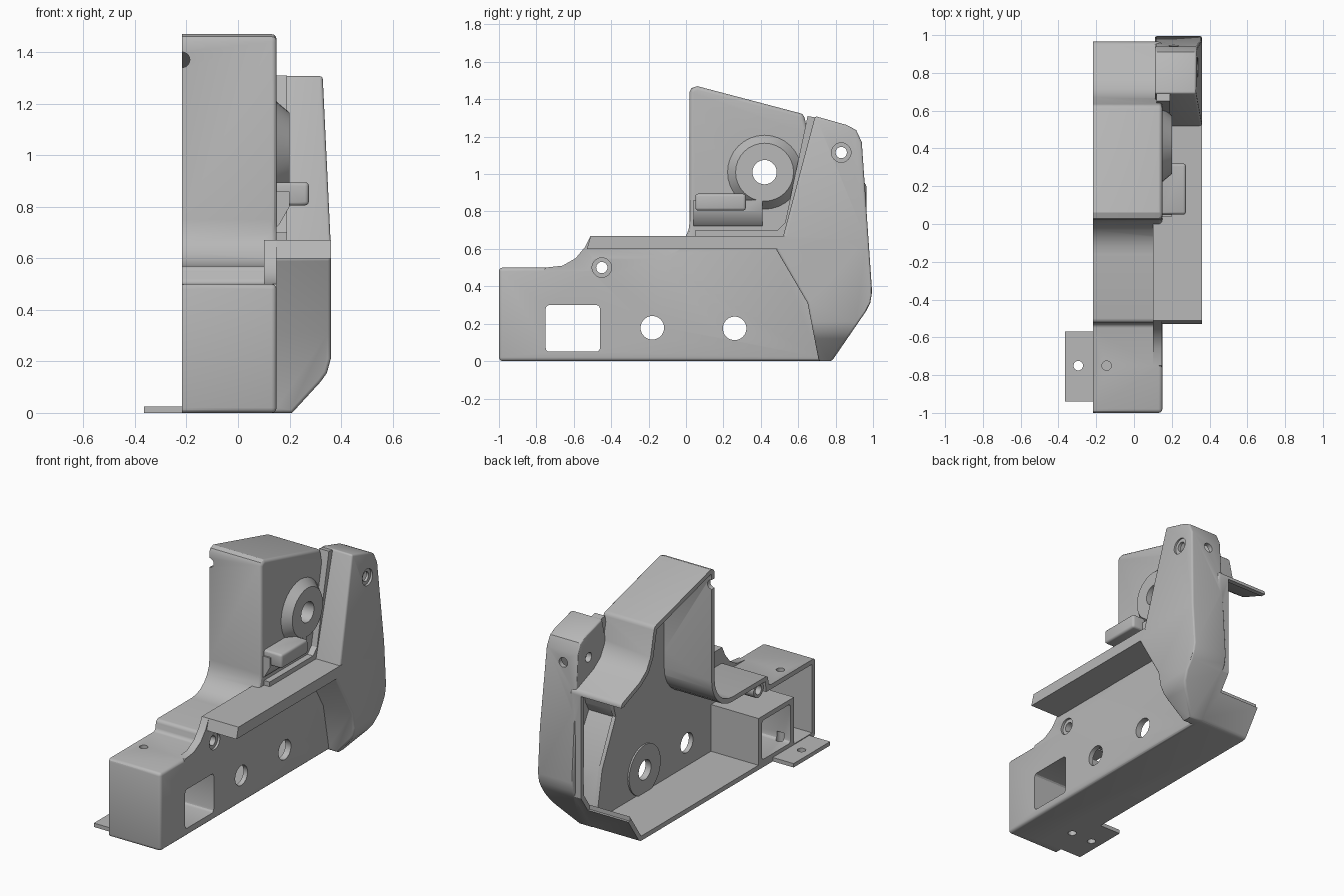
import bpy, bmesh, math
from mathutils import Vector

cube = bpy.data.objects.get("Cube")
if cube:
    bpy.data.objects.remove(cube, do_unlink=True)

grey = bpy.data.materials.new("plain grey")
grey.use_nodes = True
tone = (0.48, 0.48, 0.48, 1)
grey.diffuse_color = tone
grey.node_tree.nodes["Principled BSDF"].inputs["Base Color"].default_value = tone


def finish(name, bm):
    bmesh.ops.recalc_face_normals(bm, faces=bm.faces)
    mesh = bpy.data.meshes.new(name)
    bm.to_mesh(mesh)
    bm.free()
    mesh.materials.append(grey)
    ob = bpy.data.objects.new(name, mesh)
    bpy.context.collection.objects.link(ob)
    return ob


def prism(name, pts, lo, hi, axis="x"):
    """Extrude a (y, z) profile along x, or an (x, z) profile along y."""
    place = (lambda p, d: (d, *p)) if axis == "x" else (lambda p, d: (p[0], d, p[1]))
    bm = bmesh.new()
    a = [bm.verts.new(place(p, lo)) for p in pts]
    b = [bm.verts.new(place(p, hi)) for p in pts]
    bm.faces.new(a)
    bm.faces.new(b[::-1])
    for i in range(len(pts)):
        j = (i + 1) % len(pts)
        bm.faces.new((a[i], b[i], b[j], a[j]))
    return finish(name, bm)


def block(name, x, y, z):
    return prism(name, [(y[0], z[0]), (y[0], z[1]), (y[1], z[1]), (y[1], z[0])], *x)


def rod(name, centre, r, length, axis="x", r2=None):
    bm = bmesh.new()
    bmesh.ops.create_cone(bm, cap_ends=True, segments=32, radius1=r,
                          radius2=r if r2 is None else r2, depth=length)
    if axis == "x":
        bmesh.ops.rotate(bm, verts=bm.verts, matrix=Vector((0, 0, 1)).rotation_difference(Vector((1, 0, 0))).to_matrix())
    elif axis == "y":
        bmesh.ops.rotate(bm, verts=bm.verts, matrix=Vector((0, 0, 1)).rotation_difference(Vector((0, 1, 0))).to_matrix())
    bmesh.ops.translate(bm, verts=bm.verts, vec=centre)
    return finish(name, bm)


def inset(pts, d):
    """Shrink a clockwise profile by d with mitred corners."""
    out = []
    for i, p in enumerate(pts):
        p, q, s = Vector(p), Vector(pts[i - 1]), Vector(pts[(i + 1) % len(pts)])
        u, v = (p - q).normalized(), (s - p).normalized()
        n, m = Vector((u.y, -u.x)), Vector((v.y, -v.x))
        out.append(tuple(p + (n + m) * d / (1 + n.dot(m))))
    return out


def apply(ob, kind, **settings):
    mod = ob.modifiers.new(kind.lower(), kind)
    for key, value in settings.items():
        setattr(mod, key, value)
    bpy.context.view_layer.update()
    new = bpy.data.meshes.new_from_object(ob.evaluated_get(bpy.context.evaluated_depsgraph_get()))
    ob.modifiers.clear()
    ob.data = new


def combine(ob, other, op):
    apply(ob, "BOOLEAN", operation=op, solver="EXACT", object=other)
    bpy.data.objects.remove(other, do_unlink=True)


def soften(ob, width):
    apply(ob, "BEVEL", width=width, segments=3, limit_method="ANGLE", angle_limit=math.radians(50))
    return ob


# Main housing: stepped nose, fillet, tower, sloping roof and rear canopy
fillet = [(-.16 + .18 * math.sin(a), .75 - .18 * math.cos(a))
          for a in (math.radians(15 * k) for k in range(7))]
side = ([(-1, 0), (-1, .5), (-.53, .5), (-.52, .57)] + fillet +
        [(.02, 1.44), (.03, 1.46), (.06, 1.47), (.63, 1.32), (.67, 1.14), (.71, 1.07), (.78, 1.02),
         (.965, .95), (.965, .27), (.78, 0)])
housing = soften(prism("housing", side, -.3, .15), .02)

# Rear column and the long side shelf, trimmed to the leaning outer face
lean = [(0, 0), (0, 1.32), (.328, 1.32), (.36, .65), (.36, .21), (.345, .155), (.32, .12), (.21, 0)]
rear = [(.78, 0), (.71, 0), (.65, .31), (.48, .6), (.52, .67), (.69, 1.31), (.86, 1.262), (.91, 1.235),
        (.94, 1.17), (.995, .37), (.985, .31), (.965, .27)]
column = prism("column", rear, .11, .5)
combine(column, prism("lean_trim", lean, -2, 2, "y"), "INTERSECT")
soften(column, .012)
shelf = prism("shelf", [(-.53, .6), (-.51, .67), (.54, .67), (.5, .6)], .1, .36)
cheek = prism("cheek", [(-.78, .45), (-.75, .5), (-.66, .51), (-.59, .55), (-.54, .61), (-.51, .67),
                        (.06, .67), (.06, .45)], .1, .149)
rib = prism("rib", [(.05, .66), (.05, .7), (.49, .7), (.53, .74), (.65, 1.31), (.71, 1.3), (.56, .66)], .12, .19)
for part in (column, shelf, cheek, rib):
    combine(housing, part, "UNION")

# Hollow interior, open on the inner side
combine(housing, prism("body_cavity", inset(side, .03), -.5, .12), "DIFFERENCE")
cavity = prism("column_cavity", inset(rear, .03), .145, .5)
combine(cavity, prism("cavity_trim", inset(lean, .03), -2, 2, "y"), "INTERSECT")
combine(housing, cavity, "DIFFERENCE")
combine(housing, prism("column_mouth", [(.77, .035), (.735, .035), (.68, .33), (.54, .62), (.62, .88),
                                        (.92, .88), (.94, .38), (.93, .28)], .07, .2), "DIFFERENCE")
combine(housing, block("rear_opening", (-.5, .07), (.88, 1.2), (.17, .925)), "DIFFERENCE")
combine(housing, block("open_side_trim", (-.6, -.217), (-2, 2), (-1, 2)), "DIFFERENCE")

# Pivot boss, ledge bracket, inner window duct and screw tubes
additions = [
    rod("pivot_boss", (.165, .42, 1.01), .215, .07, r2=.155),
    soften(block("ledge", (.13, .275), (.05, .32), (.805, .895)), .015),
    prism("ledge_web", [(.12, .7), (.12, .86), (.2, .86), (.2, .8), (.16, .73)], .04, .41, "y"),
    block("window_duct", (-.217, .14), (-.785, -.425), (.01, .33)),
    rod("screw_tube", (-.03, -.45, .5), .05, .34),
    rod("inner_pad", (.12, .26, .175), .16, .02),
    block("foot_plate", (-.365, -.07), (-.94, -.57), (0, .025)),
]
for part in additions:
    combine(housing, part, "UNION")

# Window, bores and screw holes
cuts = [
    soften(block("window", (-.6, .5), (-.75, -.46), (.05, .3)), .02),
    rod("tower_notch", (-.217, 0, 1.37), .03, .2, "y"),
    rod("column_back_hole", (.21, 1, 1.1), .03, .2, "y"),
    rod("foot_hole", (-.295, -.75, 0), .025, .2, "z"),
    rod("foot_inner_hole", (-.145, -.75, 0), .025, .2, "z"),
    rod("nose_hole", (-.145, -.75, .5), .025, .2, "z"),
]
for y, z, r in ((-.18, .178, .063), (.26, .175, .063), (.42, 1.01, .065), (-.45, .5, .03), (.83, 1.115, .03)):
    cuts.append(rod("side_bore", (0, y, z), r, 1.2))
for x, y, z in ((.15, -.45, .5), (.34, .83, 1.115)):
    cuts.append(rod("counterbore", (x, y, z), .052, .03))
for cutter in cuts:
    combine(housing, cutter, "DIFFERENCE")

# Smooth the rounded edges, keep the creases sharp
bpy.ops.object.select_all(action="DESELECT")
housing.select_set(True)
bpy.context.view_layer.objects.active = housing
bpy.ops.object.shade_smooth_by_angle(angle=math.radians(30))
